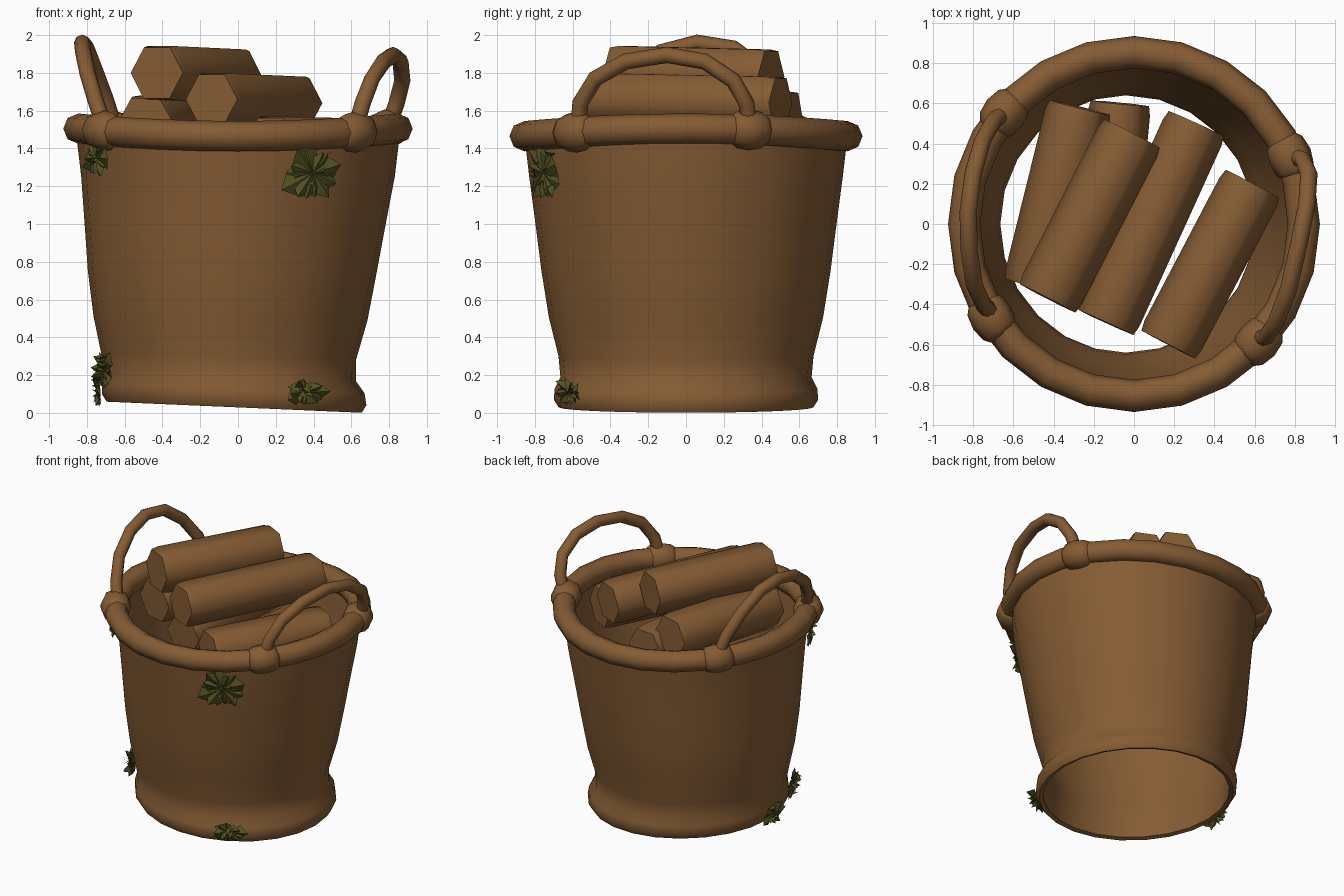
import bpy, bmesh, math, random
from mathutils import Vector, Matrix

if "Cube" in bpy.data.objects:
    bpy.data.objects.remove(bpy.data.objects["Cube"])

random.seed(4)


def material(name, color):
    m = bpy.data.materials.new(name)
    m.diffuse_color = (*color, 1)
    m.use_nodes = True
    m.node_tree.nodes["Principled BSDF"].inputs["Base Color"].default_value = m.diffuse_color
    return m


BROWN = material("warm_brown", (0.235, 0.107, 0.034))
GREEN = material("moss_green", (0.088, 0.084, 0.017))


def finish(name, bm, mat, angle=60, fix_normals=True):
    if fix_normals:
        bmesh.ops.recalc_face_normals(bm, faces=bm.faces)
    me = bpy.data.meshes.new(name)
    bm.to_mesh(me)
    bm.free()
    me.materials.append(mat)
    ob = bpy.data.objects.new(name, me)
    bpy.context.collection.objects.link(ob)
    bpy.ops.object.select_all(action='DESELECT')
    ob.select_set(True)
    bpy.context.view_layer.objects.active = ob
    bpy.ops.object.shade_smooth_by_angle(angle=math.radians(angle))
    return ob


def bridge(bm, rings, closed):
    n = len(rings[0])
    pairs = list(zip(rings, rings[1:])) + ([(rings[-1], rings[0])] if closed else [])
    for a, b in pairs:
        for i in range(n):
            j = (i + 1) % n
            bm.faces.new((a[i], a[j], b[j], b[i]))


def tube(name, path, radii, ref, sides=8, closed=False):
    """Sweep a round section along a path."""
    bm = bmesh.new()
    n = len(path)
    rings = []
    for i, p in enumerate(path):
        if closed:
            t = path[(i + 1) % n] - path[i - 1]
        else:
            t = path[min(i + 1, n - 1)] - path[max(i - 1, 0)]
        u = ref.cross(t).normalized()
        v = t.cross(u).normalized()
        ring = []
        for k in range(sides):
            a = math.tau * k / sides
            ring.append(bm.verts.new(p + radii[i] * (u * math.cos(a) + v * math.sin(a))))
        rings.append(ring)
    bridge(bm, rings, closed)
    if not closed:
        bm.faces.new(rings[0])
        bm.faces.new(rings[-1])
    return finish(name, bm, BROWN)


# Basket wall: open at both ends, thin, flared foot, slightly leaning
SEGS = 24
outer = [(0.675, 0.03, -0.02), (0.70, 0.07, -0.02), (0.695, 0.13, -0.025),
         (0.665, 0.19, -0.04), (0.675, 0.3, -0.05), (0.725, 0.5, -0.04),
         (0.765, 0.75, -0.03), (0.797, 1.0, -0.015), (0.83, 1.25, 0), (0.855, 1.46, 0)]
inner = [(r - 0.025, z, cx) for r, z, cx in reversed(outer[3:])] + [(0.645, 0.04, -0.02)]
bm = bmesh.new()
rings = []
for r, z, cx in outer + inner:
    ring = []
    for k in range(SEGS):
        a = math.tau * k / SEGS
        x, y = r * math.cos(a), r * math.sin(a)
        lean = -0.045 * x * max(0, 1 - z / 0.8)
        ring.append(bm.verts.new((x + cx, y, z + lean)))
    rings.append(ring)
bridge(bm, rings, True)
finish("basket_wall", bm, BROWN)


# Rolled rim
def rim_point(a):
    return Vector((0.845 * math.cos(a), 0.855 * math.sin(a), 1.485 + 0.02 * math.cos(2 * a)))


UP = Vector((0, 0, 1))
tube("rim", [rim_point(math.tau * k / SEGS) for k in range(SEGS)], [0.08] * SEGS, UP, 8, True)

# Collars where the handles meet the rim
for i, deg in enumerate((140, 213, 23, 317)):
    path = [rim_point(math.radians(deg + d)) for d in (-7, -4.5, 0, 4.5, 7)]
    tube(f"handle_collar_{i + 1}", path, [0.07, 0.098, 0.108, 0.098, 0.07], UP)

# Arched handles
handles = {
    "left_handle": [(-0.70, -0.45, 1.5), (-0.75, -0.40, 1.64), (-0.795, -0.30, 1.79),
                    (-0.82, -0.13, 1.91), (-0.825, 0.06, 1.96), (-0.80, 0.25, 1.93),
                    (-0.755, 0.41, 1.81), (-0.70, 0.51, 1.66), (-0.65, 0.55, 1.5)],
    "right_handle": [(0.62, -0.57, 1.5), (0.66, -0.56, 1.64), (0.71, -0.48, 1.77),
                     (0.77, -0.32, 1.86), (0.82, -0.10, 1.895), (0.86, 0.10, 1.86),
                     (0.87, 0.25, 1.76), (0.84, 0.32, 1.64), (0.79, 0.335, 1.5)],
}
for name, pts in handles.items():
    tube(name, [Vector(p) for p in pts], [0.043] * len(pts), Vector((1, 0, 0)))

# Stacked six-sided logs
logs = [((-0.27, 0.58, 1.56), (-0.49, -0.31, 1.53), 0.165),
        ((-0.01, 0.45, 1.78), (-0.43, -0.37, 1.80), 0.165),
        ((0.31, 0.50, 1.64), (-0.14, -0.49, 1.66), 0.16),
        ((0.59, 0.20, 1.42), (0.17, -0.60, 1.43), 0.16),
        ((-0.07, 0.60, 1.43), (-0.17, -0.42, 1.40), 0.155)]
for i, (a, b, r) in enumerate(logs):
    a, b = Vector(a), Vector(b)
    d = (b - a).normalized()
    # slightly narrowed ends give a rough chopped look
    path = [a, a + d * 0.05, b - d * 0.05, b]
    tube(f"log_{i + 1}", path, [r * 0.94, r, r, r * 0.94], UP, 6)


# Moss tufts: pointed leaves spreading over the wall
def moss(name, center, width, height, count, lift):
    c = Vector(center)
    out = Vector((c.x, c.y, 0)).normalized()
    side = UP.cross(out)
    frame = Matrix((side, UP, out)).transposed()
    bm = bmesh.new()

    def place(u, v, w):
        # follow the curved wall
        bend = -u * u / 1.5
        return bm.verts.new(c + frame @ Vector((u, v, w + bend + 0.08 * v)))

    for k in range(count):
        a = math.tau * (k + random.uniform(-0.3, 0.3)) / count
        s = random.uniform(0.65, 1.05)
        tip = Vector((math.cos(a) * width * s, math.sin(a) * height * s))
        n = Vector((-tip.y, tip.x)) * random.uniform(0.3, 0.45)
        mid = tip * 0.6
        w = random.uniform(0.25, 1) * lift
        p0 = place(0, 0, 0.025)
        p1 = place(mid.x + n.x, mid.y + n.y, 0.012)
        p2 = place(tip.x, tip.y, w)
        p3 = place(mid.x - n.x, mid.y - n.y, 0.012)
        m = place(mid.x, mid.y, 0.03 + w * 0.3)
        for tri in ((p0, m, p1), (p1, m, p2), (p2, m, p3), (p3, m, p0)):
            bm.faces.new(tri)
    # short upright leaves near the middle
    for k in range(count // 2):
        u, v = random.uniform(-0.5, 0.5) * width, random.uniform(-0.5, 0.5) * height
        e = 0.025
        q = [place(u - e, v, 0.01), place(u + e, v + e, 0.01),
             place(u + random.uniform(-e, e), v + random.uniform(-0.04, 0.04), lift * 1.1)]
        bm.faces.new(q)
    bmesh.ops.recalc_face_normals(bm, faces=bm.faces)
    for f in bm.faces:
        f.normal_update()
        if f.normal.dot(out) < 0:
            f.normal_flip()
    finish(name, bm, GREEN, 30, False)


moss("moss_upper_front", (0.385, -0.735, 1.27), 0.21, 0.17, 14, 0.06)
moss("moss_upper_left", (-0.735, -0.415, 1.35), 0.15, 0.11, 12, 0.06)
moss("moss_lower_front", (0.345, -0.60, 0.11), 0.15, 0.08, 12, 0.07)
moss("moss_lower_left", (-0.685, -0.27, 0.22), 0.13, 0.12, 13, 0.07)
moss("moss_lower_side", (-0.72, 0.0, 0.12), 0.14, 0.09, 12, 0.05)
